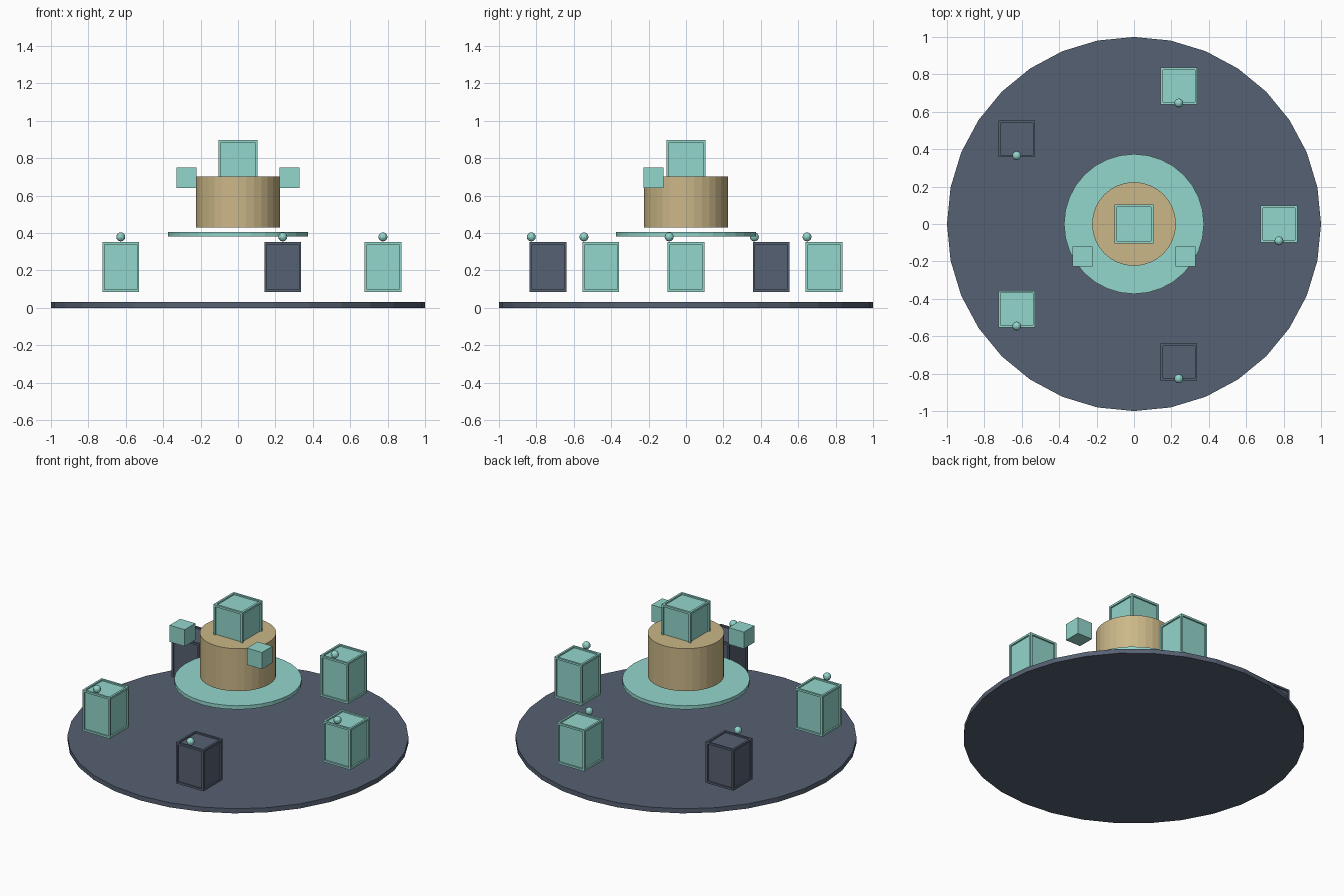
import bpy, bmesh, math
from mathutils import Matrix, Vector

if "Cube" in bpy.data.objects:
    bpy.data.objects.remove(bpy.data.objects["Cube"])


def material(name, rgb):
    m = bpy.data.materials.new(name)
    m.diffuse_color = (*rgb, 1)
    m.use_nodes = True
    m.node_tree.nodes["Principled BSDF"].inputs["Base Color"].default_value = m.diffuse_color
    return m


MINT = material("mint", (0.29, 0.67, 0.60))
SLATE = material("slate", (0.093, 0.119, 0.168))
TAN = material("tan", (0.597, 0.474, 0.246))


def finish(name, bm, loc, mat):
    me = bpy.data.meshes.new(name)
    bm.to_mesh(me)
    bm.free()
    me.materials.append(mat)
    ob = bpy.data.objects.new(name, me)
    ob.location = loc
    bpy.context.collection.objects.link(ob)
    return ob


def disc(name, r, z0, z1, mat):
    bm = bmesh.new()
    bmesh.ops.create_cone(bm, cap_ends=True, segments=32, radius1=r, radius2=r, depth=z1 - z0)
    return finish(name, bm, (0, 0, (z0 + z1) / 2), mat)


def box(name, size, loc, mat, frame=0.0):
    bm = bmesh.new()
    bmesh.ops.create_cube(bm, size=1, matrix=Matrix.Diagonal((*size, 1)))
    if frame:
        # raised frame around a sunken panel on every side
        faces = bm.faces[:]
        bmesh.ops.inset_individual(bm, faces=faces, thickness=frame)
        ext = bmesh.ops.extrude_discrete_faces(bm, faces=faces)["faces"]
        for f in ext:
            f.normal_update()
            bmesh.ops.translate(bm, verts=f.verts, vec=f.normal * -0.009)
    return finish(name, bm, loc, mat)


def ball(name, r, loc, mat):
    bm = bmesh.new()
    bmesh.ops.create_uvsphere(bm, u_segments=12, v_segments=8, radius=r)
    return finish(name, bm, loc, mat)


# Central stack
disc("base_plate", 1.0, 0.0, 0.03, SLATE)
disc("glow_ring", 0.374, 0.38, 0.404, MINT)
disc("central_drum", 0.224, 0.428, 0.703, TAN)
box("top_crate", (0.208, 0.208, 0.27), (0, 0, 0.763), MINT, 0.019)

# Small floating cubes either side of the drum
for side, x in (("left", -0.276), ("right", 0.276)):
    box("side_cube_" + side, (0.108,) * 3, (x, -0.173, 0.695), MINT)

# Five crates around the plate, each with a marker ball
for i, mat in enumerate((MINT, MINT, SLATE, MINT, SLATE)):
    a = math.tau * i / 5
    x, y = 0.775 * math.cos(a), 0.775 * math.sin(a)
    box(f"crate_{i + 1}", (0.197, 0.197, 0.265), (x, y, 0.218), mat, 0.018)
    ball(f"marker_ball_{i + 1}", 0.024, (x, y - 0.09, 0.379), MINT)
